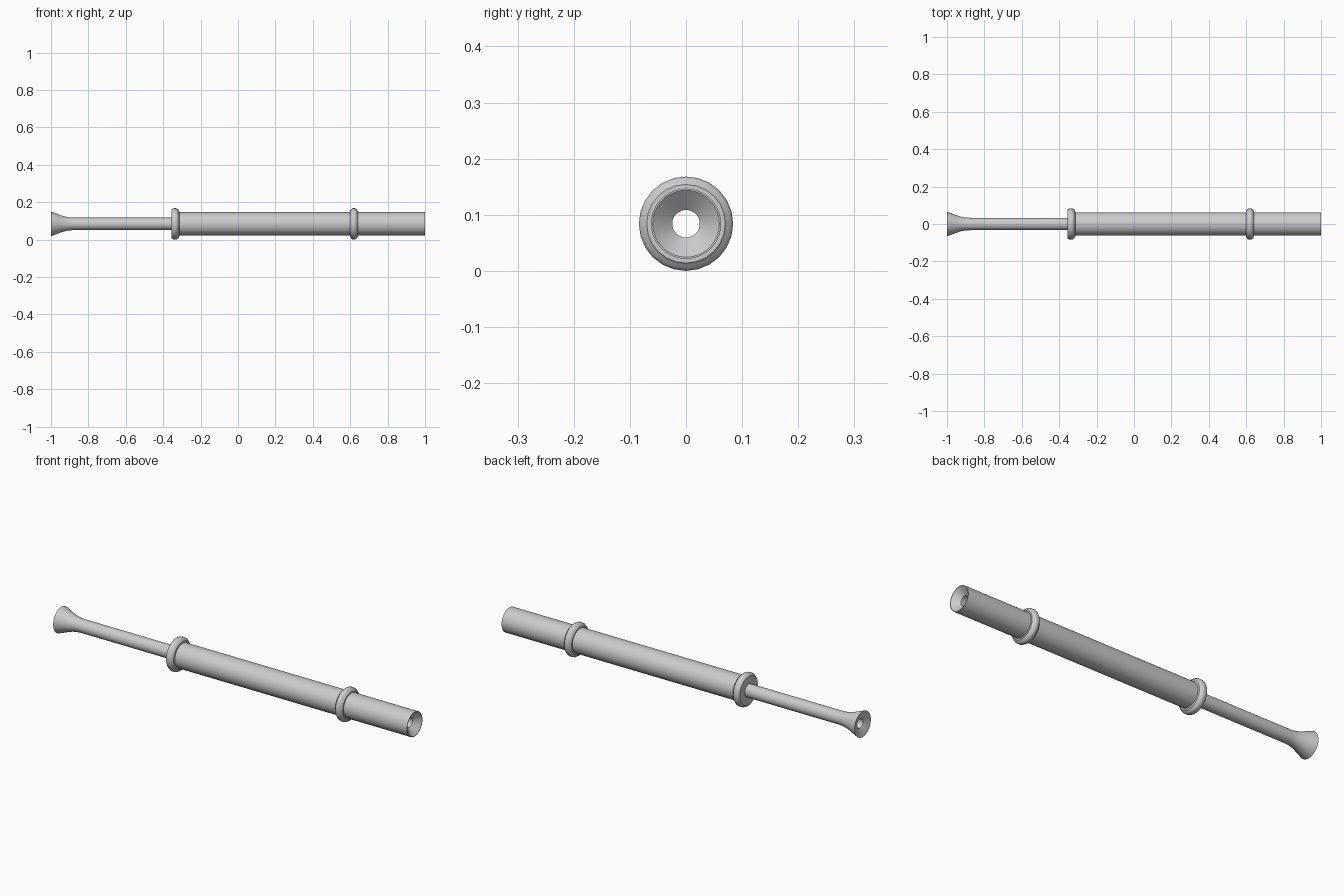
import bpy, bmesh, math

if "Cube" in bpy.data.objects:
    bpy.data.objects.remove(bpy.data.objects["Cube"])

AXIS_Z = 0.084  # height of the common centre line


def lathe(name, profile, sides, angle=35):
    """Revolve a closed (x, radius) profile around the long axis."""
    bm = bmesh.new()
    rings = []
    for i in range(sides):
        a = 2 * math.pi * i / sides
        rings.append([bm.verts.new((x, r * math.sin(a), AXIS_Z + r * math.cos(a)))
                      for x, r in profile])
    n = len(profile)
    for i in range(sides):
        p, q = rings[i], rings[(i + 1) % sides]
        for j in range(n):
            k = (j + 1) % n
            bm.faces.new((p[j], p[k], q[k], q[j]))
    bmesh.ops.recalc_face_normals(bm, faces=bm.faces)
    me = bpy.data.meshes.new(name)
    bm.to_mesh(me)
    bm.free()
    ob = bpy.data.objects.new(name, me)
    bpy.context.collection.objects.link(ob)
    bpy.ops.object.select_all(action='DESELECT')
    ob.select_set(True)
    bpy.context.view_layer.objects.active = ob
    bpy.ops.object.shade_smooth_by_angle(angle=math.radians(angle))
    return ob


BORE = 0.0245

# Thin inner tube with a flared, slightly dished mouth
lathe("flared_inner_tube", [
    (-1.0, 0.066), (-0.975, 0.057), (-0.95, 0.047), (-0.925, 0.039),
    (-0.9, 0.0345), (-0.875, 0.033), (-0.33, 0.033),
    (-0.33, BORE), (-0.985, BORE), (-0.988, 0.029), (-0.999, 0.063)], 40)

# Thick outer barrel with a countersunk open end
lathe("outer_barrel", [
    (-0.34, 0.0625), (1.0, 0.0625), (1.0, 0.0595),
    (0.97, BORE), (-0.34, BORE)], 40)

# End collar closing the barrel around the thin tube
lathe("end_collar", [
    (-0.356, 0.031), (-0.356, 0.073), (-0.351, 0.08), (-0.343, 0.084),
    (-0.331, 0.084), (-0.323, 0.080), (-0.319, 0.074),
    (-0.315, 0.071), (-0.313, 0.061), (-0.335, 0.031)], 24)

# Rounded band near the open end, symmetric about its middle
half = [(0.021, 0.061), (0.021, 0.070), (0.016, 0.074), (0.013, 0.080), (0.006, 0.084)]
MID = 0.62
lathe("barrel_band", [(MID - d, r) for d, r in half]
      + [(MID + d, r) for d, r in reversed(half)], 24)
